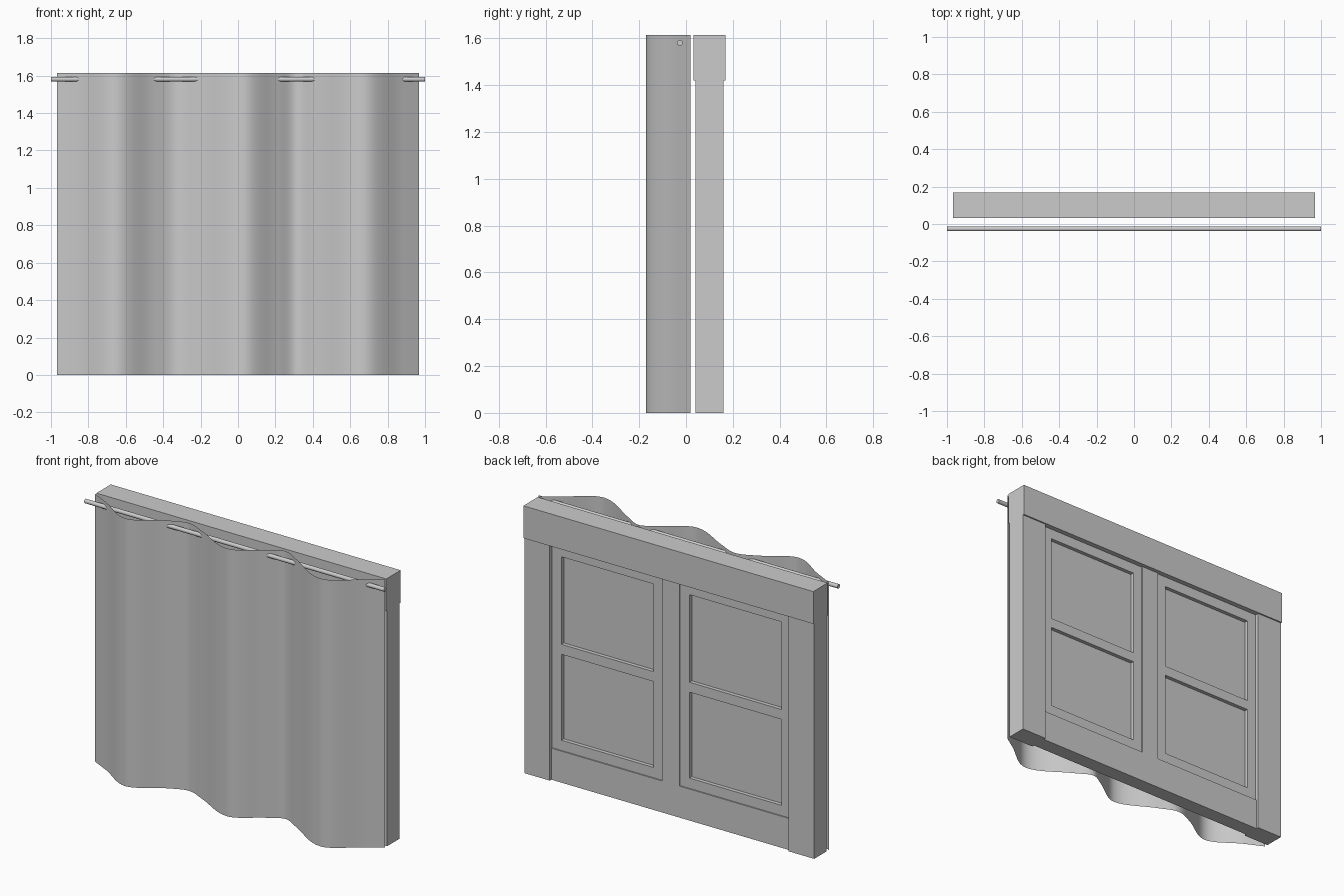
import bpy, bmesh, math
from mathutils import Matrix

cube = bpy.data.objects.get("Cube")
if cube:
    bpy.data.objects.remove(cube, do_unlink=True)


def material(name, colour):
    m = bpy.data.materials.new(name)
    m.use_nodes = True
    m.diffuse_color = colour
    m.node_tree.nodes["Principled BSDF"].inputs["Base Color"].default_value = colour
    return m


GREY = material("plain grey", (0.6, 0.6, 0.6, 1))


def finish(name, bm, smooth=False):
    mesh = bpy.data.meshes.new(name)
    bm.to_mesh(mesh)
    bm.free()
    mesh.materials.append(GREY)
    for p in mesh.polygons:
        p.use_smooth = smooth and len(p.vertices) == 4
    obj = bpy.data.objects.new(name, mesh)
    bpy.context.collection.objects.link(obj)


MID_Y = 0.1  # middle plane of the window


def bar(name, x0, x1, z0, z1, depth):
    """Box centred on the window plane."""
    bm = bmesh.new()
    bmesh.ops.create_cube(bm, size=1)
    bmesh.ops.scale(bm, vec=(x1 - x0, depth, z1 - z0), verts=bm.verts)
    bmesh.ops.translate(bm, vec=((x0 + x1) / 2, MID_Y, (z0 + z1) / 2), verts=bm.verts)
    finish(name, bm)


# Outer frame
HALF, INNER, TOP, HEAD, SILL = 0.967, 0.797, 1.615, 1.42, 0.19
POST, STILE = 0.058, 0.062
bar("header", -HALF, HALF, HEAD, TOP, 0.137)
bar("bottom_rail", -INNER, INNER, 0, SILL, 0.09)
bar("centre_post", -POST, POST, SILL, HEAD, 0.09)

# Jambs and sashes on both sides
for side, s in (("left", 1), ("right", -1)):
    def part(name, a, b, z0, z1, depth):
        bar(side + "_" + name, min(s * a, s * b), max(s * a, s * b), z0, z1, depth)

    part("jamb", INNER, HALF, 0, HEAD, 0.12)
    part("inner_stile", POST, POST + STILE, SILL, HEAD, 0.076)
    part("outer_stile", INNER - STILE, INNER, SILL, HEAD, 0.076)
    a, b = POST + STILE, INNER - STILE
    part("sash_bottom_rail", a, b, SILL, SILL + STILE, 0.076)
    part("sash_middle_rail", a, b, 0.77, 0.83, 0.076)
    part("sash_top_rail", a, b, HEAD - STILE, HEAD, 0.076)
    part("pane", a, b, SILL + STILE, HEAD - STILE, 0.03)

# Curtain rod
bm = bmesh.new()
bmesh.ops.create_cone(bm, cap_ends=True, segments=24, radius1=0.0125, radius2=0.0125, depth=2)
bmesh.ops.rotate(bm, cent=(0, 0, 0), verts=bm.verts,
                 matrix=Matrix.Rotation(math.pi / 2, 3, 'Y'))
bmesh.ops.translate(bm, vec=(0, -0.026, 1.581), verts=bm.verts)
finish("curtain_rod", bm, True)

# Curtain: a wavy sheet drawn through a few fold points
FOLDS = [(-0.967, 0.02), (-0.85, -0.038), (-0.65, -0.145), (-0.45, -0.038),
         (-0.33, 0.005), (-0.215, -0.038), (0.03, -0.145), (0.215, -0.038),
         (0.31, 0.01), (0.41, -0.038), (0.67, -0.171), (0.88, -0.038), (0.967, 0.02)]


def slope(i):
    if 0 < i < len(FOLDS) - 1:
        (xa, ya), (xb, yb), (xc, yc) = FOLDS[i - 1:i + 2]
        if (yb - ya) * (yc - yb) <= 0:
            return 0
        return (yc - ya) / (xc - xa)
    a, b = (FOLDS[0], FOLDS[1]) if i == 0 else (FOLDS[-2], FOLDS[-1])
    return (b[1] - a[1]) / (b[0] - a[0])


def fold_curve(steps=8):
    for i in range(len(FOLDS) - 1):
        (x0, y0), (x1, y1) = FOLDS[i], FOLDS[i + 1]
        w = x1 - x0
        for k in range(steps):
            t = k / steps
            h = t * t * (3 - 2 * t)
            y = y0 + (y1 - y0) * h
            y += w * (slope(i) * t * (1 - t) ** 2 - slope(i + 1) * t * t * (1 - t))
            yield x0 + w * t, y
    yield FOLDS[-1]


bm = bmesh.new()
columns = [(bm.verts.new((x, y, 0)), bm.verts.new((x, y, TOP))) for x, y in fold_curve()]
for (a, b), (c, d) in zip(columns, columns[1:]):
    bm.faces.new((a, c, d, b))
finish("curtain", bm, True)
